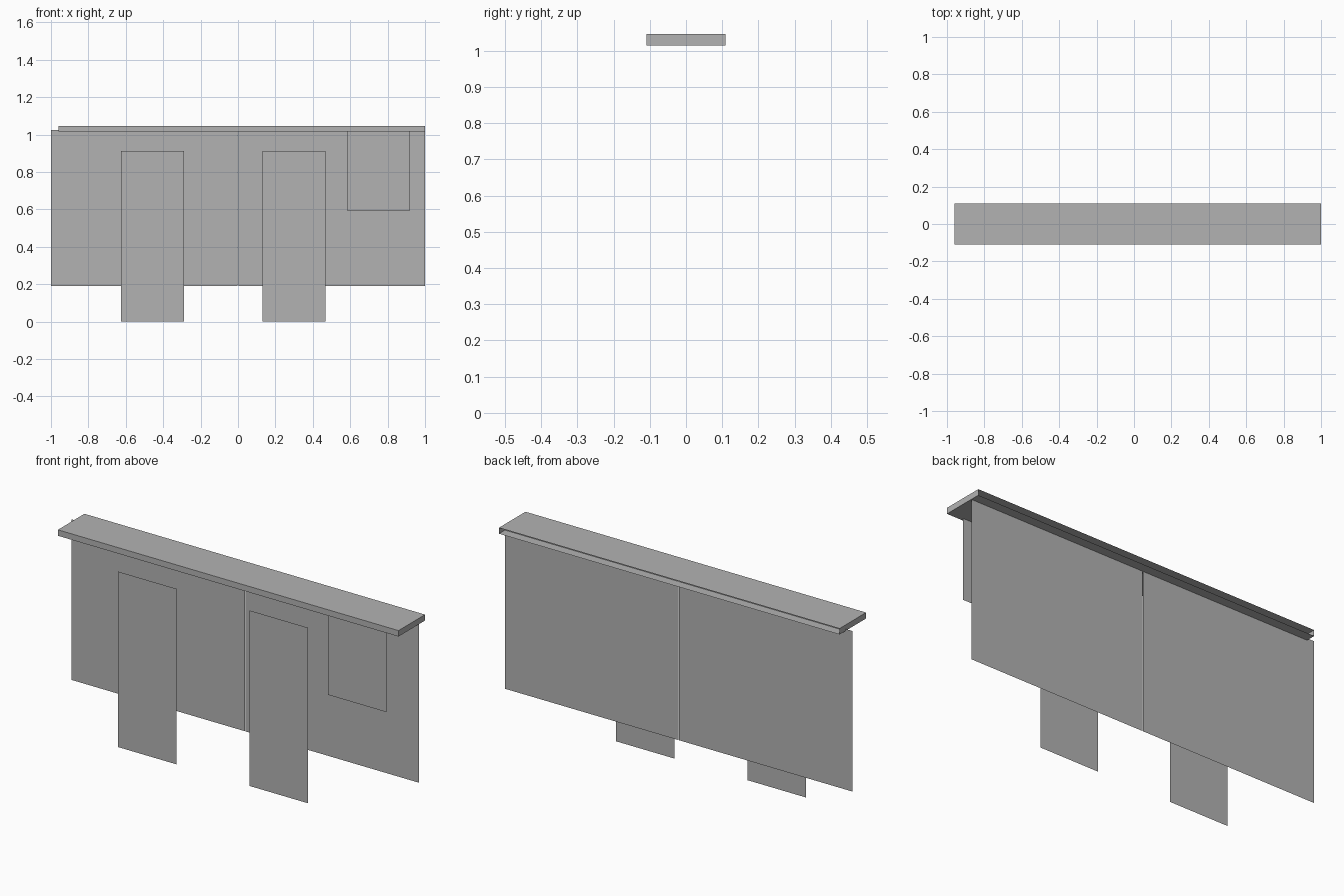
import bpy
import bmesh

cube = bpy.data.objects.get("Cube")
if cube:
    bpy.data.objects.remove(cube, do_unlink=True)

GREY = (0.45, 0.45, 0.45, 1.0)
grey = bpy.data.materials.new("plain grey")
grey.use_nodes = True
grey.diffuse_color = GREY
grey.node_tree.nodes["Principled BSDF"].inputs["Base Color"].default_value = GREY


def finish(name, bm):
    mesh = bpy.data.meshes.new(name)
    bm.to_mesh(mesh)
    bm.free()
    mesh.materials.append(grey)
    obj = bpy.data.objects.new(name, mesh)
    bpy.context.collection.objects.link(obj)
    return obj


def sheet(name, x0, x1, z0, z1, y):
    """Upright single-face sheet facing the front."""
    bm = bmesh.new()
    corners = [(x0, z0), (x1, z0), (x1, z1), (x0, z1)]
    bm.faces.new([bm.verts.new((x, y, z)) for x, z in corners])
    return finish(name, bm)


def open_back_box(name, low, high):
    """Box whose back face is left out."""
    bm = bmesh.new()
    bmesh.ops.create_cube(bm, size=1)
    for v in bm.verts:
        v.co = [a + (c + 0.5) * (b - a) for a, b, c in zip(low, high, v.co)]
    bm.normal_update()
    back = [f for f in bm.faces if f.normal.y > 0.9]
    bmesh.ops.delete(bm, geom=back, context="FACES_ONLY")
    return finish(name, bm)


# Two wall panels with a hairline gap between them
WALL_Y = 0.06
sheet("wall_panel_right", -1.0, -0.002, 0.19, 1.025, WALL_Y)
sheet("wall_panel_left", 0.002, 1.0, 0.19, 1.025, WALL_Y)

# Tall plates reaching the ground, and a short one under the ledge
PLATE_Y, PLATE_W = -0.094, 0.336
for name, x, bottom, top in (
    ("tall_plate_right", -0.625, 0.0, 0.913),
    ("tall_plate_left", 0.132, 0.0, 0.913),
    ("short_plate", 0.583, 0.595, 1.03),
):
    sheet(name, x, x + PLATE_W, bottom, top, PLATE_Y)

# Ledge along the top
open_back_box("top_ledge", (-0.96, -0.109, 1.015), (1.0, 0.109, 1.046))
